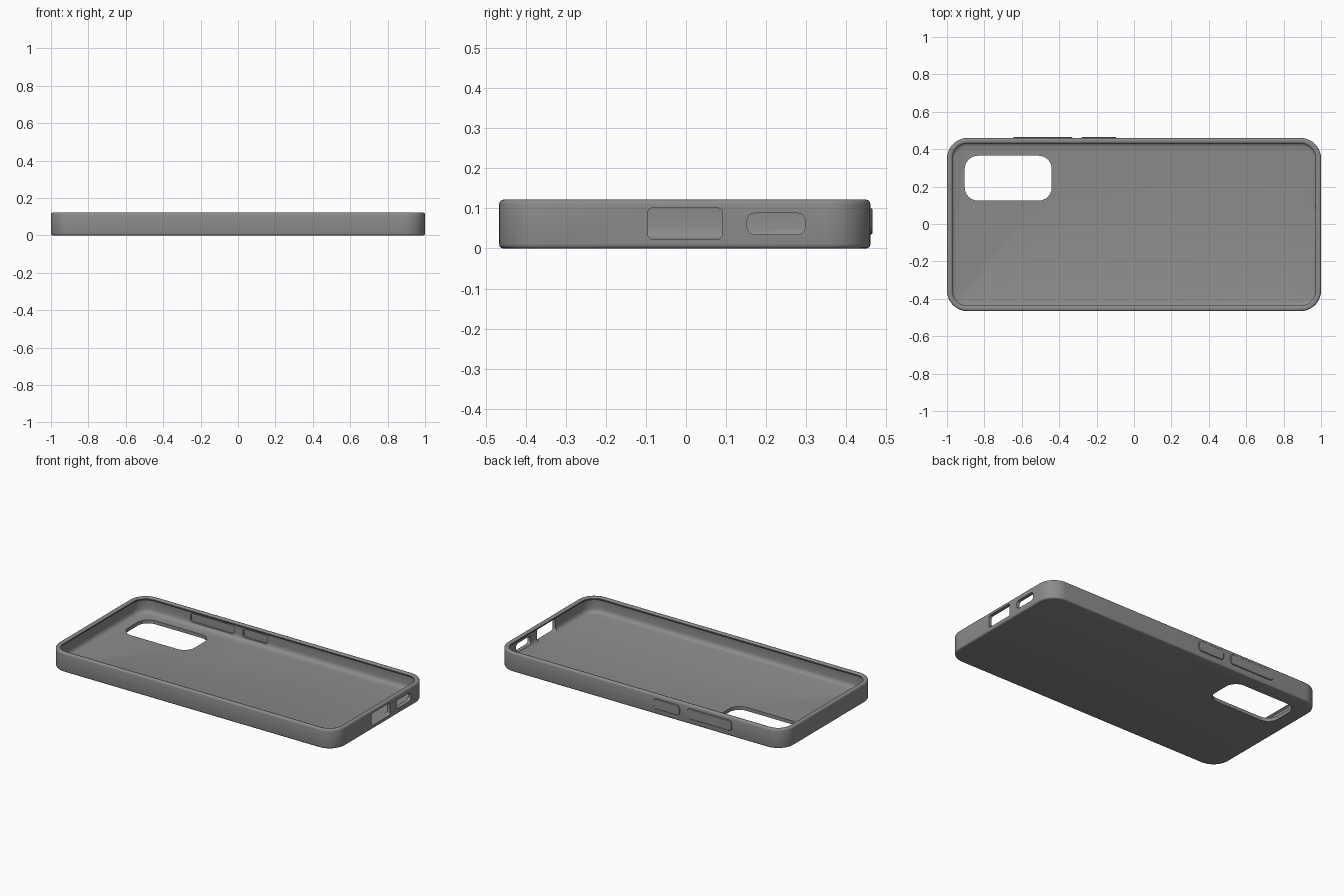
import bpy, bmesh, math

if "Cube" in bpy.data.objects:
    bpy.data.objects.remove(bpy.data.objects["Cube"])

grey = bpy.data.materials.new("dark_grey")
grey.diffuse_color = (0.26, 0.26, 0.26, 1)
grey.use_nodes = True
grey.node_tree.nodes["Principled BSDF"].inputs["Base Color"].default_value = grey.diffuse_color


def rounded_rect(hx, hy, r, n=10):
    """Counter-clockwise outline of a rounded rectangle."""
    pts = []
    for k, (sx, sy) in enumerate([(1, 1), (-1, 1), (-1, -1), (1, -1)]):
        for i in range(n + 1):
            a = math.pi / 2 * (k + i / n)
            pts.append((sx * (hx - r) + r * math.cos(a), sy * (hy - r) + r * math.sin(a)))
    return pts


def loft(name, rings):
    """Skin a stack of equal point rings and cap both ends."""
    bm = bmesh.new()
    loops = [[bm.verts.new(p) for p in ring] for ring in rings]
    n = len(loops[0])
    for a, b in zip(loops, loops[1:]):
        for i in range(n):
            j = (i + 1) % n
            bm.faces.new((a[i], a[j], b[j], b[i]))
    bm.faces.new(loops[0][::-1])
    bm.faces.new(loops[-1])
    bmesh.ops.recalc_face_normals(bm, faces=bm.faces[:])
    me = bpy.data.meshes.new(name)
    bm.to_mesh(me)
    bm.free()
    me.materials.append(grey)
    ob = bpy.data.objects.new(name, me)
    bpy.context.collection.objects.link(ob)
    return ob


def block(name, axis, u, v, w, r, soft=0.0):
    """Rounded block: u, v are the outline spans, w the span along the axis."""
    cu, cv = sum(u) / 2, sum(v) / 2
    hu, hv = (u[1] - u[0]) / 2, (v[1] - v[0]) / 2
    place = {"x": lambda a, b, c: (c, a, b),
             "y": lambda a, b, c: (a, c, b),
             "z": lambda a, b, c: (a, b, c)}[axis]
    levels = [(w[0], 0), (w[1] - soft, 0)] + ([(w[1], soft)] if soft else [])
    if not soft:
        levels = [(w[0], 0), (w[1], 0)]
    return loft(name, [[place(a + cu, b + cv, c) for a, b in
                        rounded_rect(hu - s, hv - s, r - s, 6)] for c, s in levels])


def cut(target, cutter):
    cutter.hide_render = True
    cutter.hide_viewport = True
    m = target.modifiers.new(cutter.name, "BOOLEAN")
    m.operation, m.solver, m.object = "DIFFERENCE", "EXACT", cutter


HX, HY, R, CY = 1.0, 0.463, 0.11, -0.003

# shell section as (inset, height): outer wall, rounded lip, undercut, floor fillet
section = [(0.010, 0), (0.005, 0.0015), (0.0015, 0.005), (0, 0.011),
           (0, 0.110), (0.0015, 0.116), (0.005, 0.120), (0.010, 0.1215),
           (0.020, 0.1215), (0.026, 0.119), (0.029, 0.115), (0.029, 0.110),
           (0.022, 0.103), (0.021, 0.090), (0.021, 0.050),
           (0.023, 0.040), (0.028, 0.031), (0.036, 0.025), (0.046, 0.022)]
case = loft("case_shell", [[(x, y + CY, z) for x, y in
                            rounded_rect(HX - d, HY - d, R - d)] for d, z in section])

# camera opening in the floor
cut(case, block("camera_cutter", "z", (-0.905, -0.44), (0.125, 0.365), (-0.05, 0.06), 0.07))

# port openings in the right end
cut(case, block("wide_port_cutter", "x", (-0.095, 0.09), (0.023, 0.101), (0.93, 1.05), 0.012))
cut(case, block("small_port_cutter", "x", (0.152, 0.298), (0.035, 0.088), (0.93, 1.05), 0.02))

# side buttons on the back wall, with pockets behind them
buttons = [("long_button", (-0.645, -0.33)), ("short_button", (-0.28, -0.095))]
for name, (x0, x1) in buttons:
    cut(case, block(name + "_pocket", "y", (x0 + 0.006, x1 - 0.006), (0.041, 0.094),
                    (0.42, 0.449), 0.015))
    block(name, "y", (x0, x1), (0.035, 0.100), (0.455, 0.4655), 0.02, 0.003)

# smooth shading with crisp cut edges
bpy.ops.object.select_all(action="DESELECT")
for ob in bpy.context.scene.objects:
    if not ob.hide_render:
        ob.select_set(True)
        bpy.context.view_layer.objects.active = ob
        if ob == case:
            bpy.ops.object.convert(target="MESH")
bpy.ops.object.select_all(action="SELECT")
bpy.ops.object.shade_smooth_by_angle(angle=math.radians(35))
